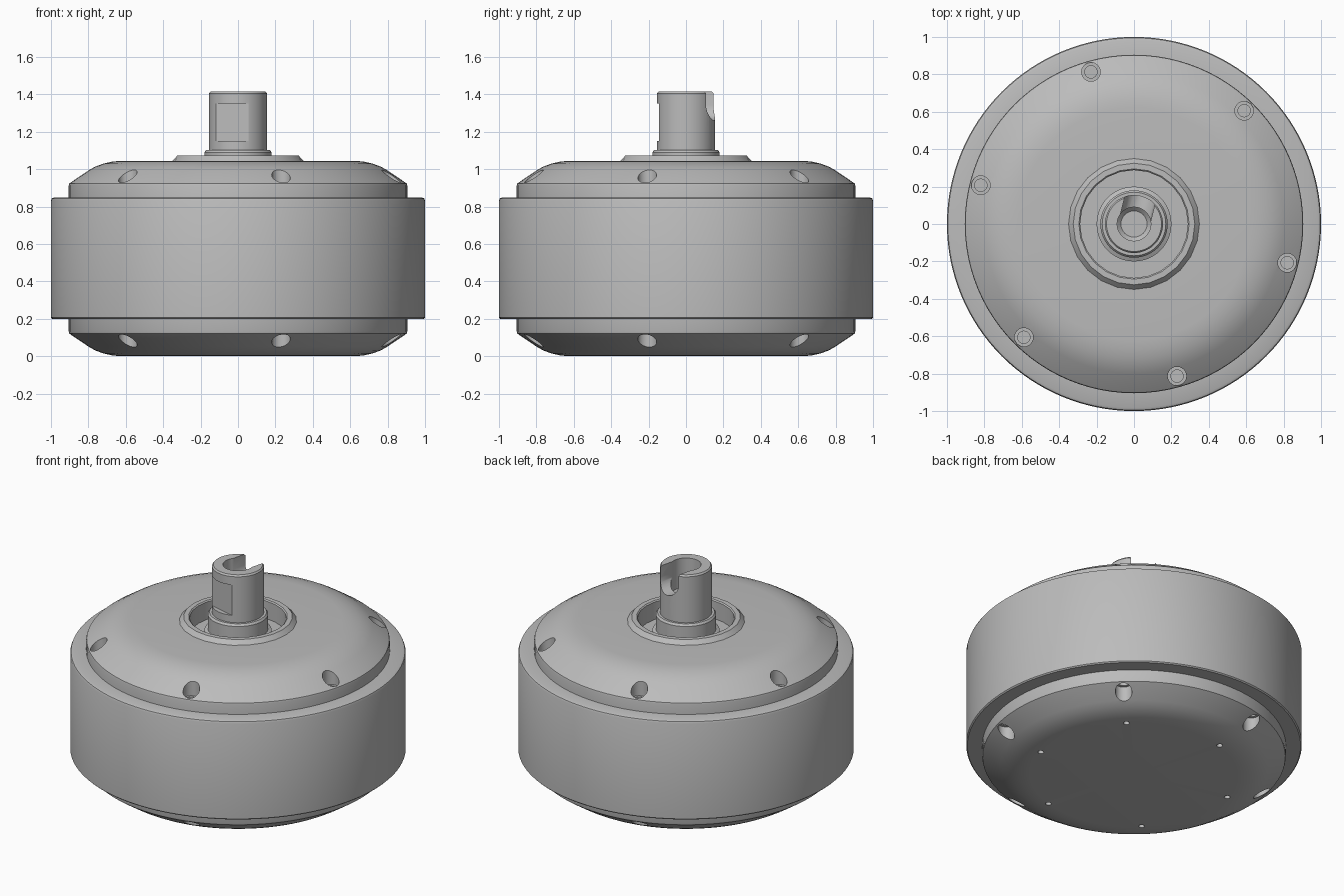
import bpy, bmesh, math
from mathutils import Matrix, Vector

if "Cube" in bpy.data.objects:
    bpy.data.objects.remove(bpy.data.objects["Cube"], do_unlink=True)

COLOR = (0.5, 0.5, 0.5, 1)
metal = bpy.data.materials.new("grey metal")
metal.use_nodes = True
metal.diffuse_color = COLOR
metal.node_tree.nodes["Principled BSDF"].inputs["Base Color"].default_value = COLOR

HEIGHT = 1.045                       # top of the housing
BOLT_ANGLE = math.radians(45.8)
SLOT_ANGLE = math.radians(76)


def lathe(bm, profile, sides, offset=(0, 0, 0)):
    """Revolve a profile of (radius, z) points around a vertical axis."""
    verts = [bm.verts.new((r, 0, z)) for r, z in profile]
    edges = [bm.edges.new(pair) for pair in zip(verts, verts[1:])]
    made = bmesh.ops.spin(bm, geom=verts + edges, axis=(0, 0, 1), cent=(0, 0, 0),
                          angle=math.tau, steps=sides, use_merge=False)
    new = [v for v in bm.verts if v.is_valid and not v.tag]
    bmesh.ops.remove_doubles(bm, verts=new, dist=1e-5)
    new = [v for v in bm.verts if not v.tag]
    bmesh.ops.translate(bm, verts=new, vec=offset)
    for v in new:
        v.tag = True


def finish(name, bm):
    bmesh.ops.recalc_face_normals(bm, faces=bm.faces)
    mesh = bpy.data.meshes.new(name)
    bm.to_mesh(mesh)
    bm.free()
    obj = bpy.data.objects.new(name, mesh)
    bpy.context.collection.objects.link(obj)
    mesh.materials.append(metal)
    return obj


def turned(name, profile, sides=96):
    bm = bmesh.new()
    lathe(bm, profile, sides)
    return finish(name, bm)


def cut(obj, cutter):
    """Subtract the cutter, then discard it."""
    mod = obj.modifiers.new("cut", "BOOLEAN")
    mod.operation, mod.solver, mod.object = "DIFFERENCE", "EXACT", cutter
    bpy.context.view_layer.update()
    bpy.context.view_layer.objects.active = obj
    bpy.ops.object.modifier_apply(modifier=mod.name)
    bpy.data.objects.remove(cutter, do_unlink=True)


def hole_ring(profile, radius, sides=24):
    """Six turned cutters spaced evenly on a circle."""
    bm = bmesh.new()
    for i in range(6):
        a = BOLT_ANGLE + i * math.tau / 6
        lathe(bm, profile, sides, (radius * math.cos(a), radius * math.sin(a), 0))
    return finish("hole_cutter", bm)


def prism(outline, near, far, angle):
    """Extrude a (sideways, z) outline radially outward in the given direction."""
    bm = bmesh.new()
    face = bm.faces.new([bm.verts.new((near, u, z)) for u, z in outline])
    grown = bmesh.ops.extrude_face_region(bm, geom=[face], use_keep_orig=True)["geom"]
    bmesh.ops.translate(bm, vec=Vector((far - near, 0, 0)),
                        verts=[g for g in grown if isinstance(g, bmesh.types.BMVert)])
    bm.transform(Matrix.Rotation(angle, 4, "Z"))
    return finish("shaft_cutter", bm)


def flip(profile):
    return [(r, HEIGHT - h) for r, h in profile]


# Central drum
drum = turned("drum", [(0.86, 0.2), (0.993, 0.2), (1, 0.207), (1, 0.832), (0.995, 0.844),
                       (0.982, 0.85), (0.86, 0.85), (0.86, 0.2)], 128)

# End caps: shared rounded shoulder, measured as depth from the flat face
shoulder = [(0.62, 0), (0.67, 0.004), (0.72, 0.015), (0.765, 0.032), (0.8, 0.052),
            (0.893, 0.115), (0.902, 0.122), (0.905, 0.132), (0.905, 0.25), (0, 0.3)]
bolt = [(0, -0.1), (0.05, -0.1), (0.05, 0.145), (0.033, 0.145), (0.033, 0.2), (0, 0.2)]
lower_cap = turned("lower_cap", [(0, 0)] + shoulder)
upper_cap = turned("upper_cap", [(0, 0.95), (0.29, 0.95), (0.29, HEIGHT)] + flip(shoulder))
cut(lower_cap, hole_ring(bolt, 0.845))
cut(upper_cap, hole_ring(flip(bolt), 0.845))

# Small mounting holes underneath
cut(lower_cap, hole_ring([(0, -0.1), (0.018, -0.1), (0.018, 0.1), (0, 0.1)], 0.617, 16))

# Raised collar around the shaft well
collar = turned("collar", [(0.288, 0.94), (0.288, 1.065), (0.295, 1.072), (0.325, 1.072),
                           (0.35, 1.045), (0.35, 1.03), (0.3, 0.94), (0.288, 0.94)], 24)

# Stepped hollow shaft
shaft = turned("shaft", [(0, 0.9), (0.2, 0.9), (0.2, 0.985), (0.18, 0.995), (0.18, 1.09),
                         (0.17, 1.103), (0.155, 1.103), (0.155, 1.405), (0.147, 1.415),
                         (0.09, 1.415), (0.09, 1.22), (0.07, 1.2), (0, 1.2)], 48)

# Round-ended slot at one side, flat wrench pad at the other
half = 0.083
arc = [math.pi + math.pi * i / 16 for i in range(17)]
slot = [(half * math.cos(a), 1.343 + half * math.sin(a)) for a in arc]
cut(shaft, prism([(-half, 1.5)] + slot + [(half, 1.5)], 0.0, 0.3, SLOT_ANGLE))
pad = [(-0.12, 1.15), (0.12, 1.15), (0.12, 1.35), (-0.12, 1.35)]
cut(shaft, prism(pad, 0.126, 0.3, SLOT_ANGLE + math.pi))

# Smooth shading with sharp corners kept
for obj in (drum, lower_cap, upper_cap, collar, shaft):
    bpy.ops.object.select_all(action="DESELECT")
    obj.select_set(True)
    bpy.context.view_layer.objects.active = obj
    bpy.ops.object.shade_smooth_by_angle(angle=math.radians(32))
